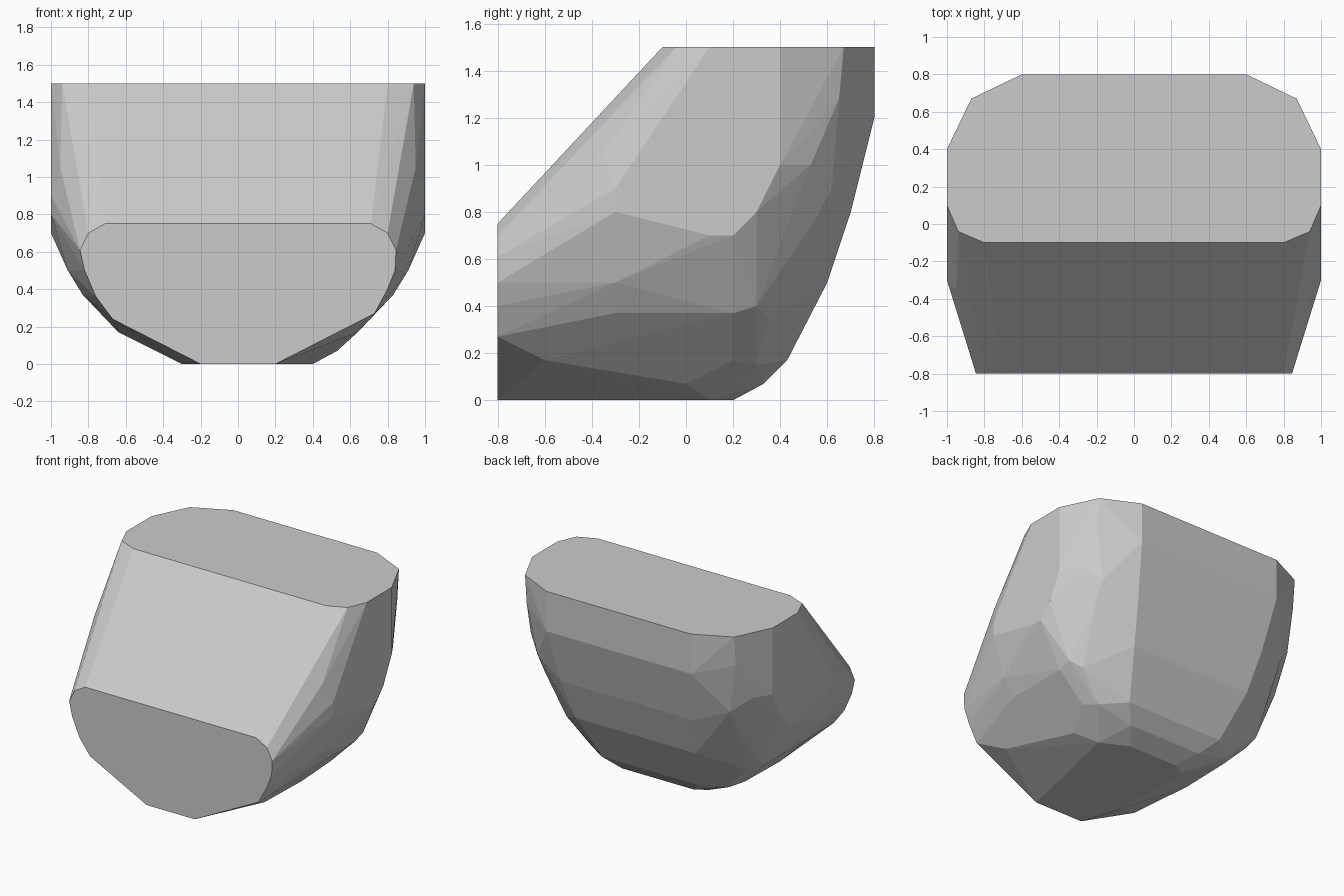
import bpy, bmesh, math

if "Cube" in bpy.data.objects:
    bpy.data.objects.remove(bpy.data.objects["Cube"])

# Corner points shared by both sides (x is mirrored)
both = [
    # top rim
    (.6, .8, 1.5), (.87, .67, 1.5), (1, .4, 1.5), (1, .1, 1.5), (.94, -.04, 1.5), (.8, -.1, 1.5),
    # flat side
    (1, -.3, .9), (1, -.3, .8), (1, .1, .7), (1, .2, .7), (1, .3, .8), (1, .4, 1),
    (.95, -.35, 1.05), (.91, -.3, .5), (.83, -.3, .37), (.83, .2, .37),
    # front face
    (.71, -.8, .75), (.8, -.8, .7), (.845, -.8, .61),
    # rounded back corner
    (.87, .65, 1.28), (.92, .53, 1), (.8, .62, .9), (.8, .54, .75),
    (.83, .3, .4), (.7, .45, .47), (.75, .35, .35), (.57, .3, .15), (.63, .2, .17),
    # back profile
    (.6, .8, 1.2), (.55, .7, .8), (.5, .6, .5), (.4, .43, .17), (.3, .33, .07),
    # underside
    (.2, .2, 0), (.2, -.8, 0),
]
# Points that differ between the two sides
right = [(.84, -.8, .5), (.8, -.8, .4), (.73, -.8, .27), (.64, -.6, .17), (.53, 0, .07), (.4, .1, 0)]
left = [(-.82, -.8, .5), (-.76, -.8, .36), (-.67, -.8, .24), (-.64, -.2, .17), (-.3, .15, 0), (-.3, -.5, 0)]

points = [(s * x, y, z) for x, y, z in both for s in (1, -1)] + right + left

# Faceted boulder wrapped around the points
bm = bmesh.new()
for p in points:
    bm.verts.new(p)
bmesh.ops.convex_hull(bm, input=bm.verts[:])
loose = [v for v in bm.verts if not v.link_faces]
bmesh.ops.delete(bm, geom=loose, context='VERTS')
bmesh.ops.dissolve_limit(bm, angle_limit=math.radians(2), verts=bm.verts[:], edges=bm.edges[:])
bmesh.ops.recalc_face_normals(bm, faces=bm.faces[:])

mesh = bpy.data.meshes.new("boulder")
bm.to_mesh(mesh)
bm.free()
boulder = bpy.data.objects.new("boulder", mesh)
bpy.context.collection.objects.link(boulder)
